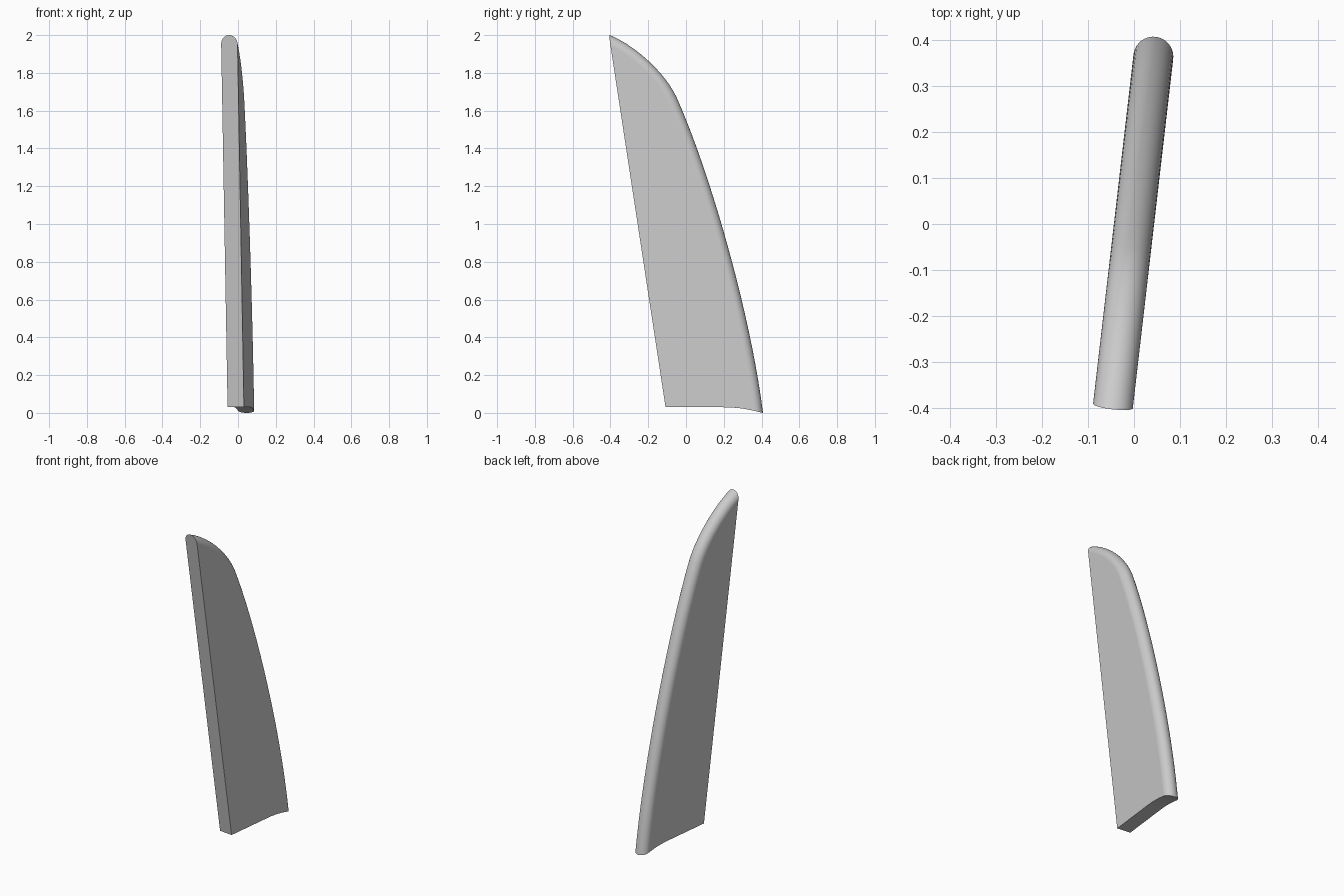
import bpy, bmesh, math
from mathutils import Vector, Matrix
from mathutils.geometry import interpolate_bezier

cube = bpy.data.objects.get("Cube")
if cube:
    bpy.data.objects.remove(cube, do_unlink=True)

HALF = 0.0435            # half thickness, also the radius of the rounded edge
TURN = math.radians(-6.6)
TIP, KNEE, HEEL = Vector((-0.406, 2.0)), Vector((-0.05, 1.67)), Vector((0.41, 0.0))
TOE = Vector((-0.104, 0.03))
ARC_STEPS = 20

# Blade material
grey = bpy.data.materials.new("light grey")
grey.use_nodes = True
colour = (0.6, 0.6, 0.6, 1)
grey.diffuse_color = colour
grey.node_tree.nodes["Principled BSDF"].inputs["Base Color"].default_value = colour


def underside(u):
    """Height of the lower edge, dipping toward the heel."""
    return 0.03 * (1 - max(0, (u - 0.21) / 0.2) ** 2)


# Curved back edge, tip to heel
upper = interpolate_bezier(TIP, Vector((-0.27, 1.945)), Vector((-0.11, 1.8)), KNEE, 11)
lower = interpolate_bezier(KNEE, Vector((0.13, 1.27)), Vector((0.345, 0.52)), HEEL, 21)
edge = [Vector(p[:2]) for p in upper + lower[1:]]


def outline(inset):
    """Closed side outline with its back edge moved inward."""
    drop = inset * 1.09
    pts = [TIP + (TOE - TIP) * drop / (TIP.y - TOE.y)]
    for a, p, b in zip(edge, edge[1:], edge[2:]):
        t = (b - a).normalized()
        pts.append(p + Vector((t.y, -t.x)) * inset)
    end = HEEL.x - inset * 1.01
    for i in range(12):
        u = end + (TOE.x - end) * i / 11
        pts.append(Vector((u, underside(u))))
    return pts


# Stack outlines across the thickness so the back edge is a half round
bm = bmesh.new()
layers = []
for i in range(ARC_STEPS + 1):
    a = math.pi * (i / ARC_STEPS - 0.5)
    ring = outline(HALF * (1 - math.cos(a)))
    layers.append([bm.verts.new((HALF * math.sin(a), p.x, p.y)) for p in ring])
for r, s in zip(layers, layers[1:]):
    for j in range(len(r)):
        k = (j + 1) % len(r)
        bm.faces.new((r[j], r[k], s[k], s[j]))
caps = [bm.faces.new(layers[0]), bm.faces.new(layers[-1])]
bmesh.ops.recalc_face_normals(bm, faces=bm.faces)
bm.transform(Matrix.Rotation(TURN, 4, "Z"))
cap_ids = (len(bm.faces) - 2, len(bm.faces) - 1)

mesh = bpy.data.meshes.new("fin_blade")
bm.to_mesh(mesh)
bm.free()
mesh.materials.append(grey)
blade = bpy.data.objects.new("fin_blade", mesh)
bpy.context.collection.objects.link(blade)

# Smooth round edge, flat sides
bpy.context.view_layer.objects.active = blade
blade.select_set(True)
bpy.ops.object.shade_smooth_by_angle(angle=math.radians(30))
for i in cap_ids:
    mesh.polygons[i].use_smooth = False
